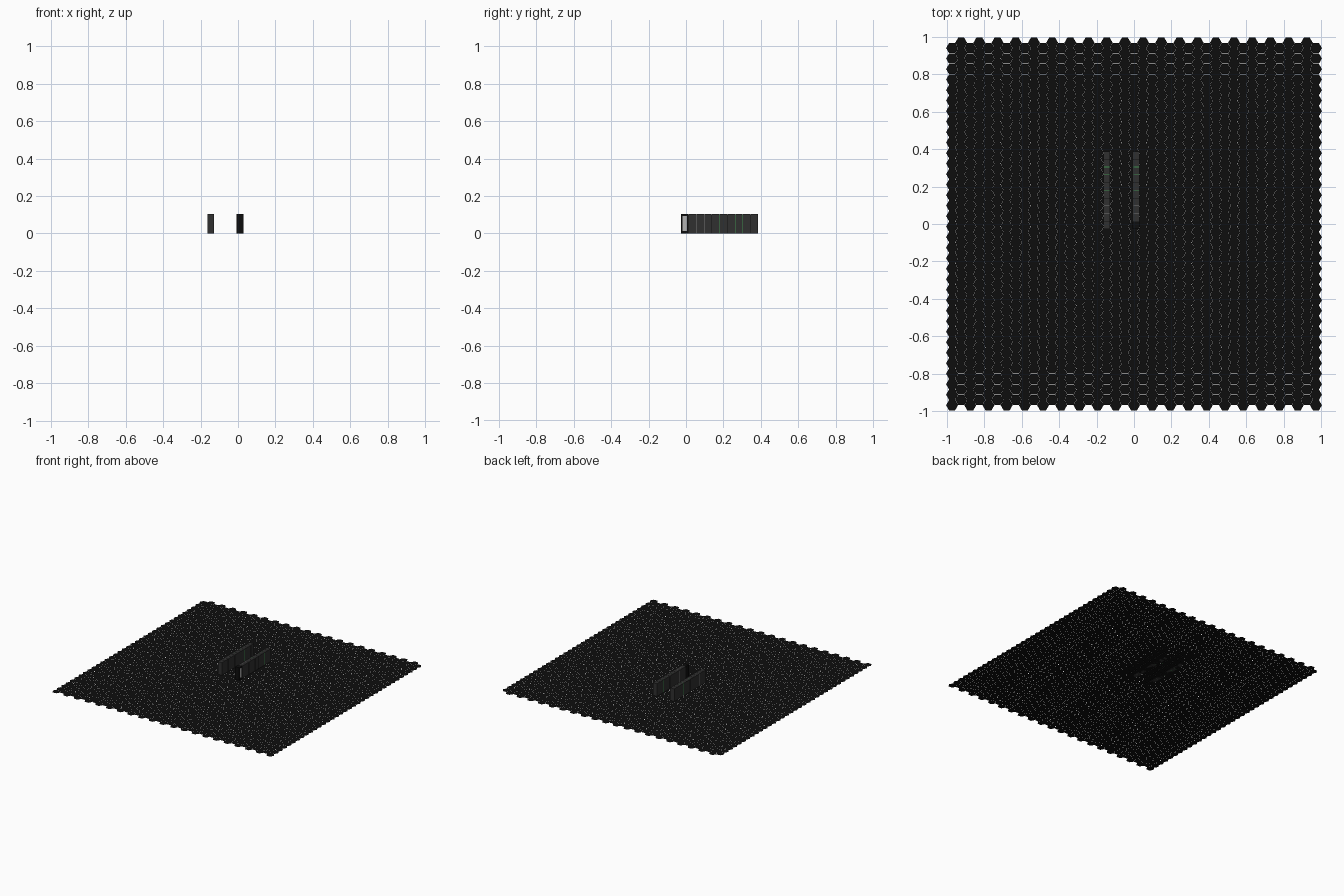
import bpy, bmesh, math

if "Cube" in bpy.data.objects:
    bpy.data.objects.remove(bpy.data.objects["Cube"])


def material(name, rgb):
    m = bpy.data.materials.new(name)
    m.diffuse_color = (*rgb, 1)
    m.use_nodes = True
    m.node_tree.nodes["Principled BSDF"].inputs["Base Color"].default_value = m.diffuse_color
    return m


BLACK = material("black", (0.004, 0.004, 0.004))
DARK = material("dark grey", (0.03, 0.03, 0.03))
PALE = material("pale panel", (0.45, 0.45, 0.45))
GREEN = material("green light", (0.05, 0.3, 0.08))
GREY = material("grey light", (0.2, 0.2, 0.2))


def finish(name, bm, mat):
    me = bpy.data.meshes.new(name)
    bm.to_mesh(me)
    bm.free()
    me.materials.append(mat)
    ob = bpy.data.objects.new(name, me)
    bpy.context.collection.objects.link(ob)
    return ob


def add_box(bm, x0, x1, y0, y1, z0, z1):
    vs = bmesh.ops.create_cube(bm, size=1)["verts"]
    for v in vs:
        v.co = ((x0 + x1) / 2 + v.co.x * (x1 - x0),
                (y0 + y1) / 2 + v.co.y * (y1 - y0),
                (z0 + z1) / 2 + v.co.z * (z1 - z0))


def box(name, mat, *dims):
    bm = bmesh.new()
    add_box(bm, *dims)
    return finish(name, bm, mat)


# Floor: flat hexagonal tiles in staggered columns, with hairline joints
COLS, ROWS = 41, 35
PITCH = 0.0561
STEP = PITCH * math.sqrt(3) / 2
R = PITCH / math.sqrt(3) * 0.985
bm = bmesh.new()
for c in range(COLS):
    for r in range(ROWS):
        x = (c - (COLS - 1) / 2) * STEP
        y = (r - (ROWS - 1) / 2 + (0.25 if c % 2 else -0.25)) * PITCH
        bm.faces.new([bm.verts.new((x + R * math.cos(a * math.pi / 3),
                                    y + R * math.sin(a * math.pi / 3), 0))
                      for a in range(6)])
finish("hex_floor", bm, BLACK)

# Two rows of ten cabinets
W, D, H, GAP = 0.037, 0.0388, 0.103, 0.0416
Y0 = -0.027
LIGHTS = {1: GREY, 2: GREY, 4: GREEN, 6: GREEN, 7: GREEN}
for side, x0 in (("left", -0.164), ("right", -0.007)):
    x1 = x0 + W
    for i in range(10):
        y = Y0 + i * GAP
        if side == "right" and i == 0:
            # End cabinet with a framed pale panel on its outer side
            box("end_cabinet_body", BLACK, x0, x1 - 0.003, y, y + D, 0, H)
            bm = bmesh.new()
            t = 0.007
            for d in ((y, y + t, 0, H), (y + D - t, y + D, 0, H),
                      (y + t, y + D - t, 0, 0.014),
                      (y + t, y + D - t, H - 0.010, H)):
                add_box(bm, x1 - 0.003, x1, *d)
            finish("end_cabinet_frame", bm, BLACK)
            box("end_cabinet_panel", PALE, x1 - 0.003, x1 - 0.001,
                y + t, y + D - t, 0.014, H - 0.010)
        else:
            box(f"{side}_cabinet_{i}", DARK, x0, x1, y, y + D, 0, H)
        # Strip filling the joint to the next cabinet
        if i < 9:
            box(f"{side}_joint_{i}", LIGHTS.get(i, BLACK), x0 + 0.001,
                x1 - 0.001, y + D, y + GAP, 0, H - 0.001)
